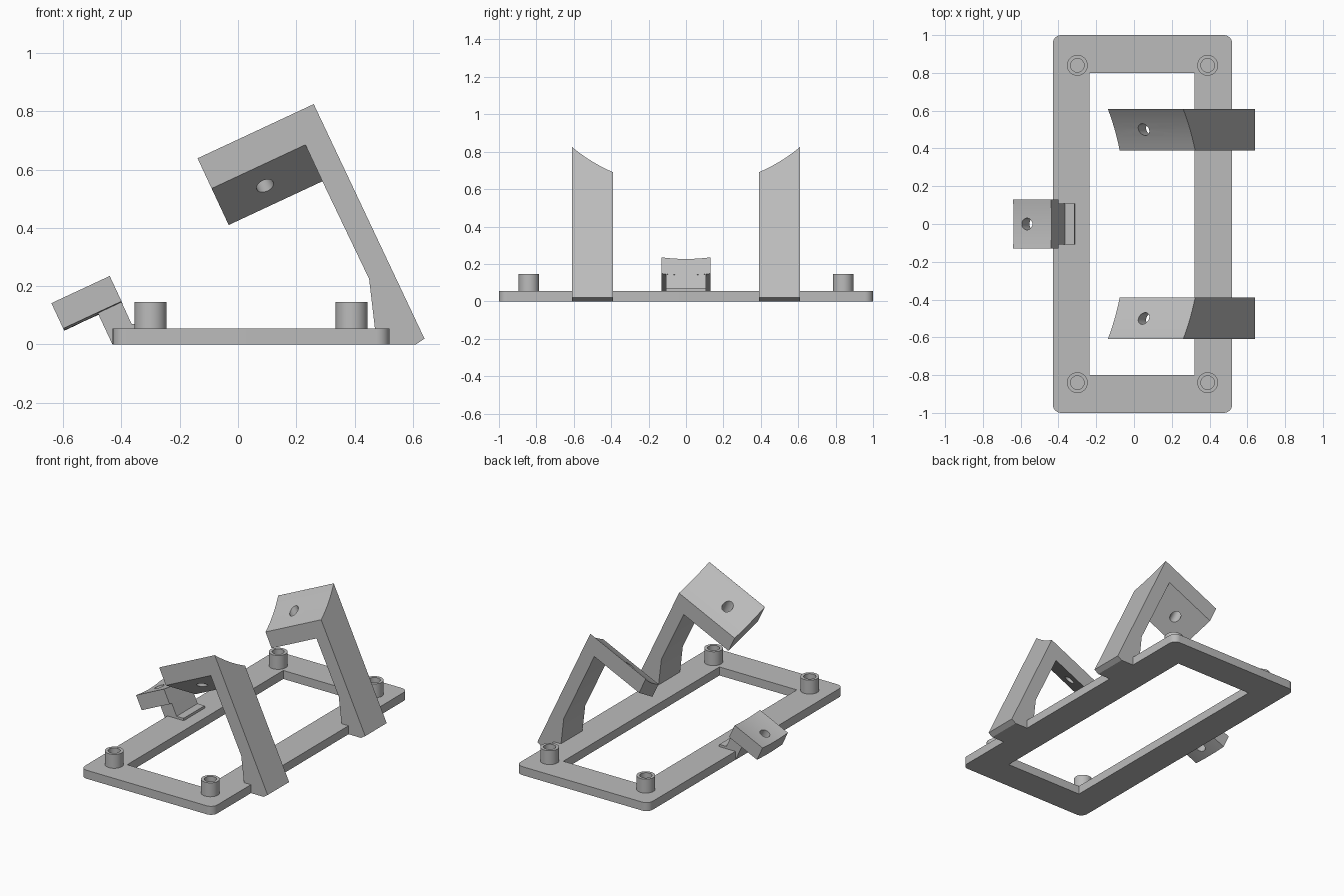
import bpy, bmesh, math
from mathutils import Matrix, Vector

if "Cube" in bpy.data.objects:
    bpy.data.objects.remove(bpy.data.objects["Cube"], do_unlink=True)

GREY = (0.5, 0.5, 0.5, 1)
mat = bpy.data.materials.new("plain grey")
mat.use_nodes = True
mat.diffuse_color = GREY
mat.node_tree.nodes["Principled BSDF"].inputs["Base Color"].default_value = GREY

# Tilted axes shared by the brackets: u runs along the cradle, n out of it
TILT = math.radians(25)
U = Vector((math.cos(TILT), 0, math.sin(TILT)))
N = Vector((-math.sin(TILT), 0, math.cos(TILT)))
Y = Vector((0, 1, 0))
CORNER = Vector((0.26, 0, 0.825))
AXIS_N = 0.662


def tilted(u, y, n):
    return CORNER + U * u + Y * y + N * n


def side(u, n):
    p = tilted(u, 0, n)
    return (p.x, p.z)


def finish(name, bm):
    bmesh.ops.recalc_face_normals(bm, faces=bm.faces)
    mesh = bpy.data.meshes.new(name)
    bm.to_mesh(mesh)
    bm.free()
    mesh.materials.append(mat)
    ob = bpy.data.objects.new(name, mesh)
    bpy.context.collection.objects.link(ob)
    return ob


def prism(name, points, move):
    """Solid with the given outline and an extrusion vector."""
    bm = bmesh.new()
    face = bm.faces.new([bm.verts.new(p) for p in points])
    ext = bmesh.ops.extrude_face_region(bm, geom=[face])["geom"]
    bmesh.ops.translate(bm, vec=move, verts=[v for v in ext if isinstance(v, bmesh.types.BMVert)])
    return finish(name, bm)


def cylinder(name, centre, direction, radius, length, sides=32):
    bm = bmesh.new()
    rot = Vector((0, 0, 1)).rotation_difference(direction).to_matrix().to_4x4()
    bmesh.ops.create_cone(bm, cap_ends=True, segments=sides, radius1=radius, radius2=radius,
                          depth=length, matrix=Matrix.Translation(centre) @ rot)
    return finish(name, bm)


def select(ob):
    bpy.ops.object.select_all(action='DESELECT')
    ob.select_set(True)
    bpy.context.view_layer.objects.active = ob


def cut(ob, *cutters):
    select(ob)
    for c in cutters:
        m = ob.modifiers.new("cut", 'BOOLEAN')
        m.operation, m.solver, m.object = 'DIFFERENCE', 'EXACT', c
        bpy.ops.object.modifier_apply(modifier=m.name)
        bpy.data.objects.remove(c, do_unlink=True)


def smooth(ob):
    select(ob)
    bpy.ops.object.shade_smooth_by_angle(angle=math.radians(30))


def box(name, x0, x1, y, z0, z1):
    return prism(name, [(x0, -y, z0), (x1, -y, z0), (x1, y, z0), (x0, y, z0)], (0, 0, z1 - z0))


# Base frame with rounded outer corners
frame = box("base_frame", -0.43, 0.52, 1, 0, 0.055)
bm = bmesh.new()
bm.from_mesh(frame.data)
upright = [e for e in bm.edges if abs(e.verts[0].co.z - e.verts[1].co.z) > 0.01]
bmesh.ops.bevel(bm, geom=upright, offset=0.045, segments=8, profile=0.5, affect='EDGES')
bm.to_mesh(frame.data)
bm.free()
cut(frame, box("opening", -0.235, 0.32, 0.8, -0.1, 0.2))
smooth(frame)

# Hollow corner posts
for x, col in ((-0.3, "right"), (0.39, "left")):
    for s, row in ((-1, "front"), (1, "back")):
        post = cylinder(f"{row}_{col}_post", Vector((x, s * 0.84, 0.095)), Vector((0, 0, 1)), 0.055, 0.1)
        cut(post, cylinder("bore", Vector((x, s * 0.84, 0.11)), Vector((0, 0, 1)), 0.036, 0.1))
        smooth(post)

# Tall cradle arms: side outline, then scooped top, slanted underside and screw hole
OUTLINE = [side(-0.44, 0), side(0, 0), (0.64, 0.02), (0.61, 0), (0.515, 0), (0.515, 0.03),
           (0.473, 0.03), (0.45, 0.225), side(-0.085, -0.26), side(-0.44, -0.26)]
WEDGE = [(0.38, -0.259), (0.62, -0.108), (0.62, -0.32), (0.38, -0.32)]
for s, row in ((-1, "front"), (1, "back")):
    arm = prism(f"{row}_arm", [(x, s * 0.39, z) for x, z in OUTLINE], (0, s * 0.22, 0))
    cut(arm,
        cylinder("scoop", tilted(-0.2, 0, AXIS_N), U, 0.9, 1.2, 128),
        prism("slant", [tilted(-0.6, s * y, n) for y, n in WEDGE], U * 0.515),
        cylinder("screw_hole", tilted(-0.27, s * 0.5, -0.15), N, 0.031, 0.5))
    smooth(arm)


# Small support block with curved top and underside
def arc(radius):
    ys = [-0.13 + 0.26 * i / 12 for i in range(13)]
    return [(y, AXIS_N - math.sqrt(radius ** 2 - y ** 2)) for y in ys]


section = arc(0.91) + arc(1.005)[::-1]
block = prism("support_block", [tilted(-1.105, y, n) for y, n in section], U * 0.221)
cut(block, cylinder("screw_hole", tilted(-1.027, 0, -0.29), N, 0.031, 0.4))
smooth(block)

# Stem joining the block to the frame, with a thin foot
stem = [side(-0.975, -0.3), side(-0.885, -0.3), (-0.365, 0.07), (-0.315, 0.07),
        (-0.31, 0.03), (-0.42, 0.03), (-0.42, 0), (-0.431, 0)]
prism("support_stem", [(x, -0.108, z) for x, z in stem], (0, 0.216, 0))
